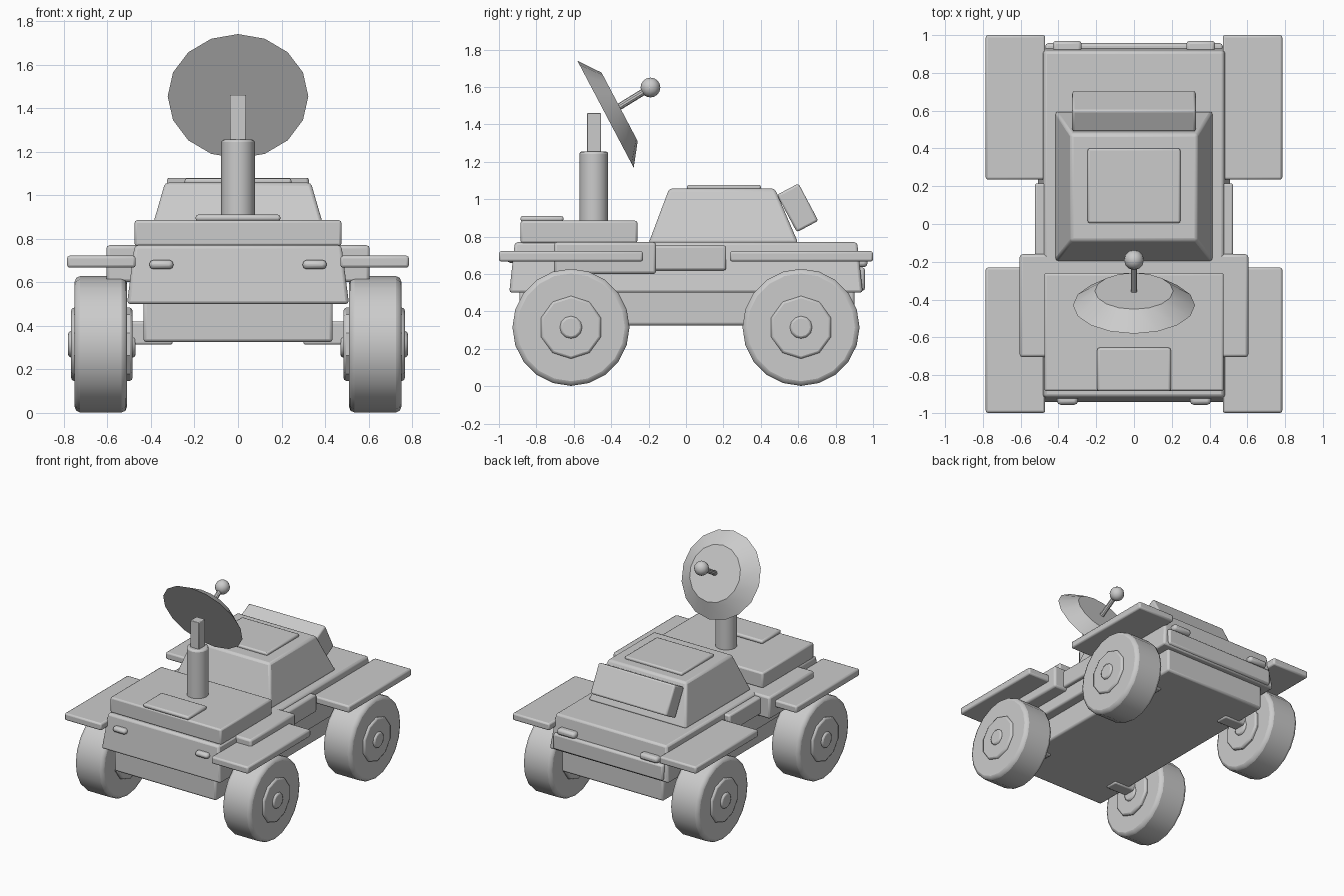
import bpy, bmesh, math
from mathutils import Vector, Matrix

if "Cube" in bpy.data.objects:
    bpy.data.objects.remove(bpy.data.objects["Cube"])

paint = bpy.data.materials.new("plain grey")
paint.diffuse_color = (0.6, 0.6, 0.6, 1)
paint.use_nodes = True
paint.node_tree.nodes["Principled BSDF"].inputs["Base Color"].default_value = paint.diffuse_color


def finish(name, bm, bevel=0.0, segments=2):
    """Turn a bmesh into a named object with rounded edges."""
    bmesh.ops.recalc_face_normals(bm, faces=bm.faces)
    mesh = bpy.data.meshes.new(name)
    bm.to_mesh(mesh)
    bm.free()
    mesh.materials.append(paint)
    obj = bpy.data.objects.new(name, mesh)
    bpy.context.collection.objects.link(obj)
    if bevel:
        mod = obj.modifiers.new("rounding", 'BEVEL')
        mod.width = bevel
        mod.segments = segments
        mod.limit_method = 'ANGLE'
        mod.angle_limit = math.radians(40)
    bpy.ops.object.select_all(action='DESELECT')
    obj.select_set(True)
    bpy.context.view_layer.objects.active = obj
    bpy.ops.object.shade_smooth_by_angle(angle=math.radians(32))
    return obj


def box(name, x, y, z, bevel=0.012, top_x=None, top_y=None):
    """Box from ranges; top_x and top_y give a different top outline."""
    bm = bmesh.new()
    bmesh.ops.create_cube(bm, size=1)
    for v in bm.verts:
        upper = v.co.z > 0
        rx = top_x if upper and top_x else x
        ry = top_y if upper and top_y else y
        v.co = (rx[v.co.x > 0], ry[v.co.y > 0], z[upper])
    return finish(name, bm, bevel)


def cone(name, start, end, r1, r2, sides, bevel=0.0, turn=0.0):
    """Cylinder or cone between two points."""
    a, b = Vector(start), Vector(end)
    rot = (b - a).to_track_quat('Z', 'Y').to_matrix().to_4x4()
    bm = bmesh.new()
    bmesh.ops.create_cone(bm, cap_ends=True, segments=sides, radius1=r1, radius2=r2,
                          depth=(b - a).length,
                          matrix=Matrix.Translation((a + b) / 2) @ rot @ Matrix.Rotation(turn, 4, 'Z'))
    return finish(name, bm, bevel)


def sided(s, a, b):
    return tuple(sorted((s * a, s * b)))


# Body
box("chassis", (-.435, .435), (-.89, .9), (.325, .52), .015)
box("hull", (-.51, .51), (-.945, .945), (.5, .77), .015, (-.475, .475), (-.915, .915))
box("front_deck", (-.475, .475), (-.885, -.26), (.765, .885))
box("deck_plate", (-.195, .195), (-.885, -.655), (.88, .91))
box("rear_bar", (-.47, .47), (.865, .957), (.51, .635), .015)

# Cabin with roof hatch and tilted rear panel
box("cabin", (-.42, .42), (-.2, .6), (.765, 1.057), .015, (-.335, .335), (-.09, .475))
box("roof_hatch", (-.245, .245), (.005, .4), (1.05, 1.077), .01)
panel = box("rear_panel", (-.327, .327), (-.065, .065), (-.113, .113))
panel.location = (0, .597, .954)
panel.rotation_euler.x = math.radians(28)

# Mast and dish
cone("mast", (0, -.493, .87), (0, -.493, 1.255), .077, .077, 16, .012)
box("mast_head", (-.037, .037), (-.53, -.455), (1.24, 1.46), .004)
axis = Vector((0, .885, .466))
back = Vector((0, -.43, 1.454))
cone("dish", back, back + axis * .085, .323, .207, 16)
ball = Vector((0, -.19, 1.597))
cone("dish_rod", back + axis * .06, ball, .018, .018, 10)
bm = bmesh.new()
bmesh.ops.create_uvsphere(bm, u_segments=12, v_segments=8, radius=.053,
                          matrix=Matrix.Translation(ball))
finish("dish_ball", bm)

for s, side in ((1, "right"), (-1, "left")):
    # Side lockers
    box(side + "_locker", sided(s, .44, .605), (-.705, -.16), (.6, .77), .015)
    box(side + "_side_box", sided(s, .44, .525), (-.53, .215), (.62, .752))
    # Lights
    box(side + "_front_light", sided(s, .297, .407), (-.957, -.9), (.66, .702), .018)
    box(side + "_rear_light", sided(s, .277, .43), (.9, .97), (.637, .685), .018)
    for e, end in ((1, "rear"), (-1, "front")):
        tag = side + "_" + end
        # Flat fenders
        box(tag + "_fender", sided(s, .47, .785),
            (.235, 1) if e > 0 else (-1, -.23), (.667, .722), .012)
        # Wheels with hub, hub cap and axle
        y, z = e * .615, .315
        for part, x1, x2, r, sides, bev in (("tyre", .51, .75, .313, 20, .025),
                                            ("hub", .485, .766, .168, 10, .012),
                                            ("hub_cap", .47, .78, .06, 12, .012)):
            cone(tag + "_" + part, (s * x1, y, z), (s * x2, y, z), r, r, sides, bev)
        box(tag + "_axle", sided(s, .3, .5), (y - .05, y + .05), (.313, .42), .01)
